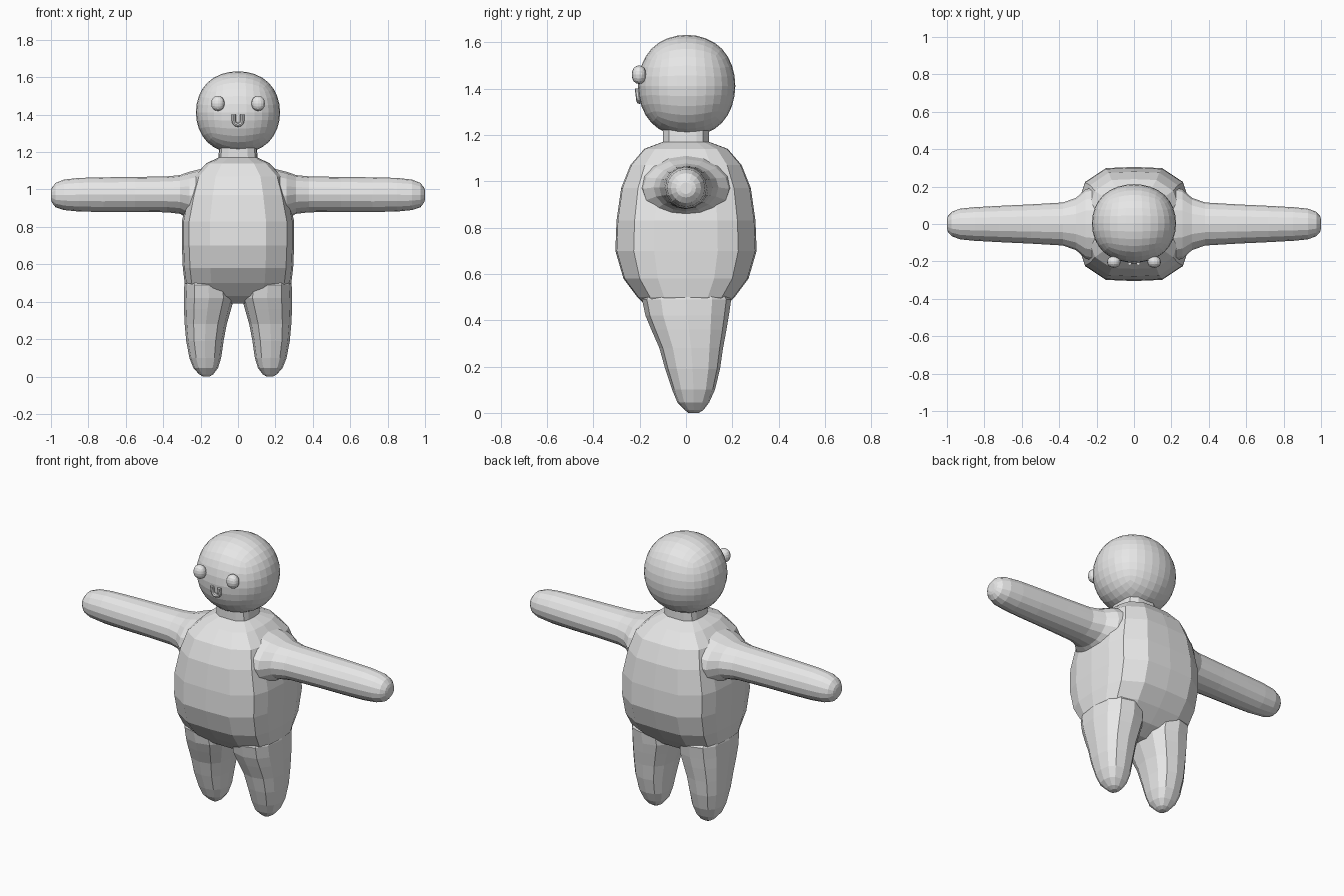
import bpy, bmesh, math
from mathutils import Vector

if "Cube" in bpy.data.objects:
    bpy.data.objects.remove(bpy.data.objects["Cube"])

grey = bpy.data.materials.new("plain grey")
grey.diffuse_color = (0.8, 0.8, 0.8, 1)
grey.use_nodes = True
grey.node_tree.nodes["Principled BSDF"].inputs["Base Color"].default_value = grey.diffuse_color


def finish(name, bm):
    bmesh.ops.recalc_face_normals(bm, faces=bm.faces)
    mesh = bpy.data.meshes.new(name)
    bm.to_mesh(mesh)
    bm.free()
    mesh.materials.append(grey)
    ob = bpy.data.objects.new(name, mesh)
    bpy.context.collection.objects.link(ob)
    return ob


def loft(name, rings):
    """Skin a closed tube through rings of points, capping both ends."""
    bm = bmesh.new()
    loops = [[bm.verts.new(p) for p in ring] for ring in rings]
    n = len(loops[0])
    for a, b in zip(loops, loops[1:]):
        for i in range(n):
            j = (i + 1) % n
            bm.faces.new((a[i], a[j], b[j], b[i]))
    bm.faces.new(loops[0])
    bm.faces.new(loops[-1])
    return finish(name, bm)


def oval(n, power=1.0):
    """Unit section; a power under 1 makes it boxier."""
    pts = []
    for i in range(n):
        a = 2 * math.pi * i / n
        c, s = math.cos(a), math.sin(a)
        pts.append((math.copysign(abs(c) ** power, c), math.copysign(abs(s) ** power, s)))
    return pts


def apply_modifiers(ob):
    bpy.context.view_layer.objects.active = ob
    for m in list(ob.modifiers):
        bpy.ops.object.modifier_apply(modifier=m.name)


# Torso: faceted barrel with flat sides
quarter = [(1, 0), (0.97, 0.45), (0.87, 0.74), (0.5, 0.98)]
half = quarter + [(0, 1)] + [(-x, y) for x, y in reversed(quarter)]
section = half + [(x, -y) for x, y in reversed(half[1:-1])]
torso_rings = [(1.23, 0.10, 0.10), (1.17, 0.105, 0.10), (1.14, 0.17, 0.18), (1.07, 0.24, 0.24),
               (0.97, 0.27, 0.28), (0.83, 0.30, 0.30), (0.70, 0.30, 0.305), (0.58, 0.295, 0.27),
               (0.50, 0.285, 0.21), (0.43, 0.25, 0.14), (0.39, 0.12, 0.06)]
body = loft("body", [[(x * w, y * d, z) for x, y in section] for z, w, d in torso_rings])

# Arm: x, half depth, bottom z, top z (flares into the shoulder)
arm_rings = [(0.10, 0.10, 0.88, 1.06), (0.20, 0.20, 0.84, 1.11), (0.26, 0.185, 0.84, 1.095),
             (0.31, 0.14, 0.87, 1.077), (0.38, 0.115, 0.878, 1.07), (0.55, 0.105, 0.88, 1.067),
             (0.72, 0.097, 0.88, 1.065), (0.85, 0.09, 0.882, 1.062), (0.93, 0.082, 0.89, 1.053),
             (0.975, 0.065, 0.905, 1.035), (0.995, 0.043, 0.93, 1.01), (1.0, 0.025, 0.945, 0.995)]
# Leg: z, inner x, outer x, front y, back y
leg_rings = [(0.57, 0.08, 0.27, -0.14, 0.14), (0.49, 0.03, 0.287, -0.19, 0.195),
             (0.42, 0.02, 0.29, -0.175, 0.185), (0.36, 0.037, 0.289, -0.15, 0.175),
             (0.28, 0.06, 0.285, -0.115, 0.16), (0.19, 0.077, 0.277, -0.09, 0.147),
             (0.10, 0.09, 0.26, -0.06, 0.125), (0.045, 0.107, 0.238, -0.037, 0.10),
             (0.012, 0.132, 0.208, -0.005, 0.075), (0.0, 0.152, 0.187, 0.01, 0.055)]

limbs = []
for s, side in ((-1, "right"), (1, "left")):
    limbs.append(loft(side + "_arm", [
        [(s * x, d * u, (lo + hi) / 2 + (hi - lo) / 2 * v) for u, v in oval(16)]
        for x, d, lo, hi in arm_rings]))
    limbs.append(loft(side + "_leg", [
        [(s * ((a + b) / 2 + (b - a) / 2 * u), (f + k) / 2 + (k - f) / 2 * v, z)
         for u, v in oval(12, 0.8)] for z, a, b, f, k in leg_rings]))

# Merge the limbs into one continuous body
for limb in limbs:
    m = body.modifiers.new("merge", "BOOLEAN")
    m.operation = "UNION"
    m.solver = "EXACT"
    m.object = limb
apply_modifiers(body)
for limb in limbs:
    bpy.data.objects.remove(limb)


def rounded_cube(name, centre, size, levels):
    """Ball made by subdividing a cube, scaled to the given half sizes."""
    bm = bmesh.new()
    bmesh.ops.create_cube(bm, size=2)
    ob = finish(name, bm)
    ob.modifiers.new("round", "SUBSURF").levels = levels
    apply_modifiers(ob)
    reach = max(v.co.x for v in ob.data.vertices)
    for v in ob.data.vertices:
        v.co = Vector(centre) + Vector([c / reach * h for c, h in zip(v.co, size)])
    for p in ob.data.polygons:
        p.use_smooth = False
    return ob


# Head and eyes
rounded_cube("head", (0, 0.003, 1.412), (0.225, 0.21, 0.22), 3)
for s, side in ((-1, "right"), (1, "left")):
    rounded_cube(side + "_eye", (s * 0.108, -0.203, 1.46), (0.036, 0.031, 0.04), 2)

# Mouth: small U-shaped tube on the face
path = [(-0.023, 1.40)]
path += [(0.023 * math.cos(a), 1.368 + 0.023 * math.sin(a))
         for a in [math.pi + math.pi * i / 6 for i in range(7)]]
path += [(0.023, 1.40)]
rings = []
for i, (x, z) in enumerate(path):
    p, q = path[max(i - 1, 0)], path[min(i + 1, len(path) - 1)]
    t = Vector((q[0] - p[0], 0, q[1] - p[1])).normalized()
    n = Vector((-t.z, 0, t.x))
    centre = Vector((x, -0.208 + (1.40 - z) * 0.12, z))
    rings.append([centre + n * 0.011 * u + Vector((0, 0.013 * v, 0)) for u, v in oval(8)])
loft("mouth", rings)
